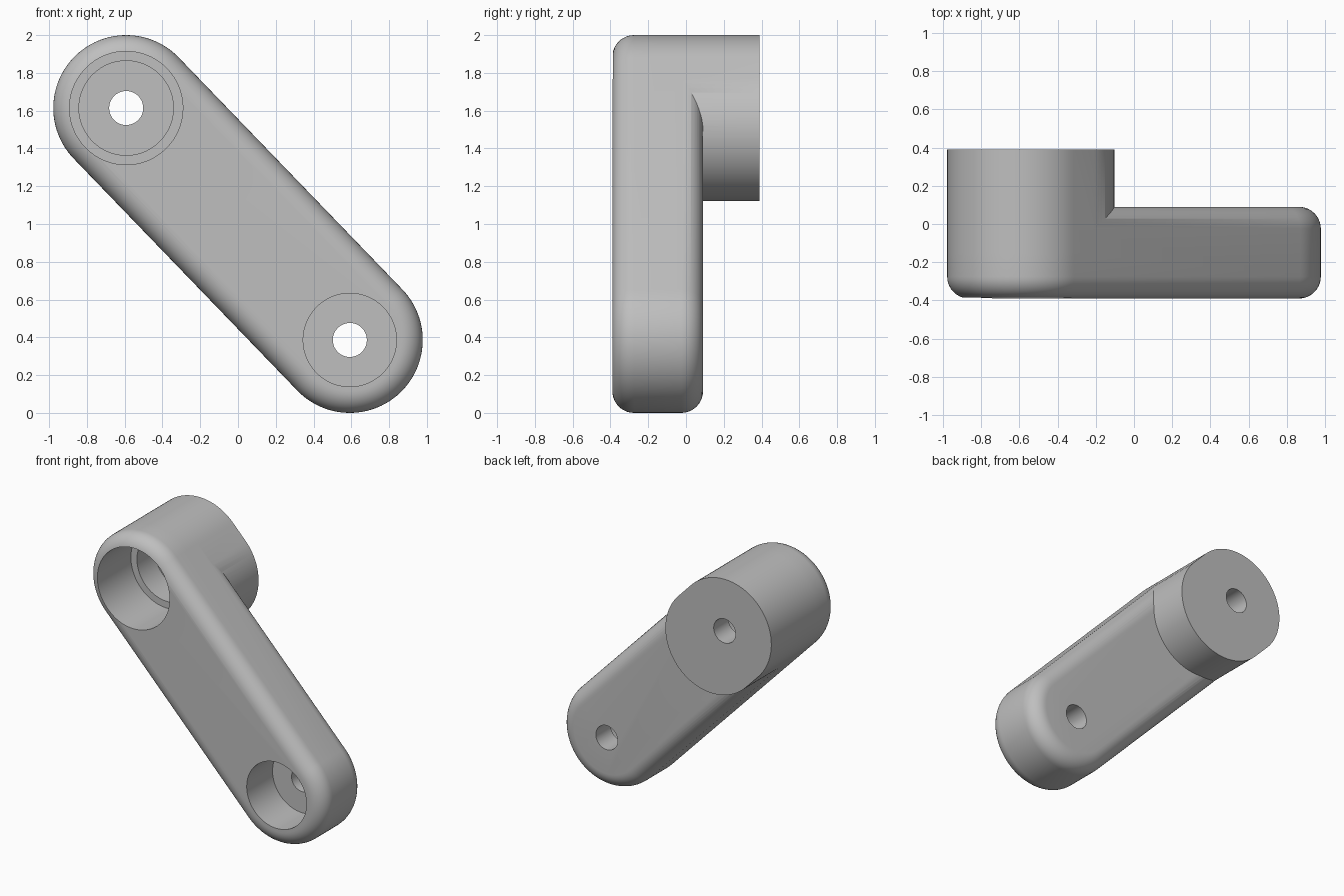
import bpy, bmesh, math
from mathutils import Vector

if "Cube" in bpy.data.objects:
    bpy.data.objects.remove(bpy.data.objects["Cube"], do_unlink=True)

grey = bpy.data.materials.new("light grey")
grey.use_nodes = True
grey.diffuse_color = (0.52, 0.52, 0.52, 1)
grey.node_tree.nodes["Principled BSDF"].inputs["Base Color"].default_value = grey.diffuse_color

TOP, LOW = Vector((-0.592, 1.614)), Vector((0.592, 0.386))   # pivot centres (x, z)
BOSS_END = TOP + Vector((0.103, -0.107))
R, FILLET = 0.386, 0.115
FRONT, ARM_BACK, BOSS_BACK, WALL = -0.39, 0.09, 0.39, 0.175
HALF = 48


def loft(name, p, q, sections):
    """Round-ended bar from p to q, lofted along y through (y, radius) sections."""
    bm = bmesh.new()
    axis = LOW - TOP
    start = math.atan2(axis.y, axis.x) - math.pi / 2
    rings = []
    for y, r in sections:
        ring = []
        for centre, turn in ((q, 0), (p, math.pi)):
            # a plain cylinder shares its end points between both halves
            for i in range(HALF + (p != q)):
                a = start + turn + math.pi * i / HALF
                ring.append(bm.verts.new((centre.x + r * math.cos(a), y,
                                          centre.y + r * math.sin(a))))
        rings.append(ring)
    for low, high in zip(rings, rings[1:]):
        for i in range(len(low)):
            j = (i + 1) % len(low)
            bm.faces.new((low[i], low[j], high[j], high[i]))
    bm.faces.new(rings[0])
    bm.faces.new(rings[-1])
    bmesh.ops.recalc_face_normals(bm, faces=bm.faces)
    mesh = bpy.data.meshes.new(name)
    bm.to_mesh(mesh)
    bm.free()
    mesh.materials.append(grey)
    obj = bpy.data.objects.new(name, mesh)
    bpy.context.collection.objects.link(obj)
    return obj


def combine(target, tool, operation):
    """Apply a boolean and discard the tool."""
    mod = target.modifiers.new("combine", "BOOLEAN")
    mod.operation, mod.object, mod.solver = operation, tool, "EXACT"
    tool.hide_render = True
    bpy.context.view_layer.objects.active = target
    bpy.ops.object.modifier_apply(modifier=mod.name)
    bpy.data.objects.remove(tool, do_unlink=True)


# Arm with rounded front and back rims
STEPS = 10
angles = [math.pi / 2 * i / STEPS for i in range(STEPS + 1)]
front_rim = [(FRONT + FILLET * (1 - math.cos(a)), R - FILLET * (1 - math.sin(a))) for a in angles]
back_rim = [(ARM_BACK + FRONT - y, r) for y, r in reversed(front_rim)]
arm = loft("crank_arm", TOP, LOW, front_rim + back_rim)

# Rear boss at the upper end
combine(arm, loft("rear_boss", TOP, BOSS_END, [(-0.15, R), (BOSS_BACK, R)]), "UNION")

# Stepped upper socket, lower socket and the two through holes
bores = [
    ("upper_socket", TOP, 0.30, FRONT + 0.40),
    ("upper_inner_socket", TOP, 0.25, BOSS_BACK - WALL),
    ("upper_hole", TOP, 0.09, BOSS_BACK + 0.1),
    ("lower_socket", LOW, 0.247, ARM_BACK - WALL),
    ("lower_hole", LOW, 0.09, ARM_BACK + 0.1),
]
for name, centre, radius, depth in bores:
    combine(arm, loft(name, centre, centre, [(FRONT - 0.1, radius), (depth, radius)]), "DIFFERENCE")

# Smooth curved surfaces, keep machined edges crisp
bpy.ops.object.select_all(action="DESELECT")
arm.select_set(True)
bpy.context.view_layer.objects.active = arm
bpy.ops.object.shade_smooth_by_angle(angle=math.radians(30))
